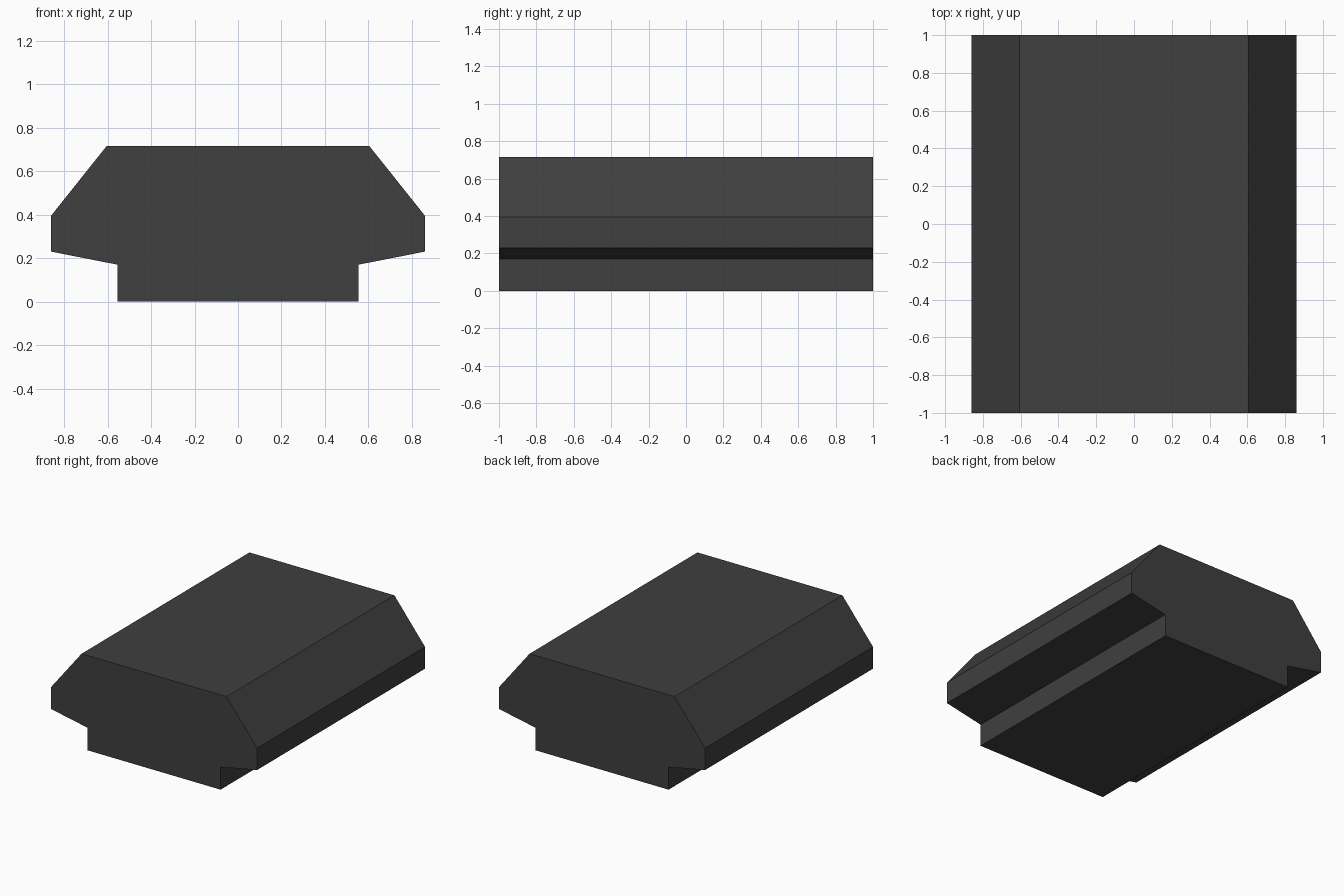
import bpy
import bmesh

cube = bpy.data.objects.get("Cube")
if cube:
    bpy.data.objects.remove(cube, do_unlink=True)

# Dark grey material
grey = bpy.data.materials.new("dark_grey")
grey.use_nodes = True
colour = (0.05, 0.05, 0.05, 1)
grey.diffuse_color = colour
grey.node_tree.nodes["Principled BSDF"].inputs["Base Color"].default_value = colour

# Right half of the cross-section (x, z), mirrored to close the outline
half = [(0.555, 0), (0.555, 0.17), (0.86, 0.23), (0.86, 0.395), (0.605, 0.715)]
outline = half + [(-x, z) for x, z in reversed(half)]


def extrude_profile(name, points, length, material):
    bm = bmesh.new()
    front = bm.faces.new([bm.verts.new((x, -length / 2, z)) for x, z in points])
    result = bmesh.ops.extrude_face_region(bm, geom=[front], use_keep_orig=True)
    moved = [g for g in result["geom"] if isinstance(g, bmesh.types.BMVert)]
    bmesh.ops.translate(bm, verts=moved, vec=(0, length, 0))
    bmesh.ops.recalc_face_normals(bm, faces=bm.faces)
    mesh = bpy.data.meshes.new(name)
    bm.to_mesh(mesh)
    bm.free()
    mesh.materials.append(material)
    obj = bpy.data.objects.new(name, mesh)
    bpy.context.collection.objects.link(obj)
    return obj


# Bevelled body with a narrower base
extrude_profile("bevelled_block", outline, 2, grey)
